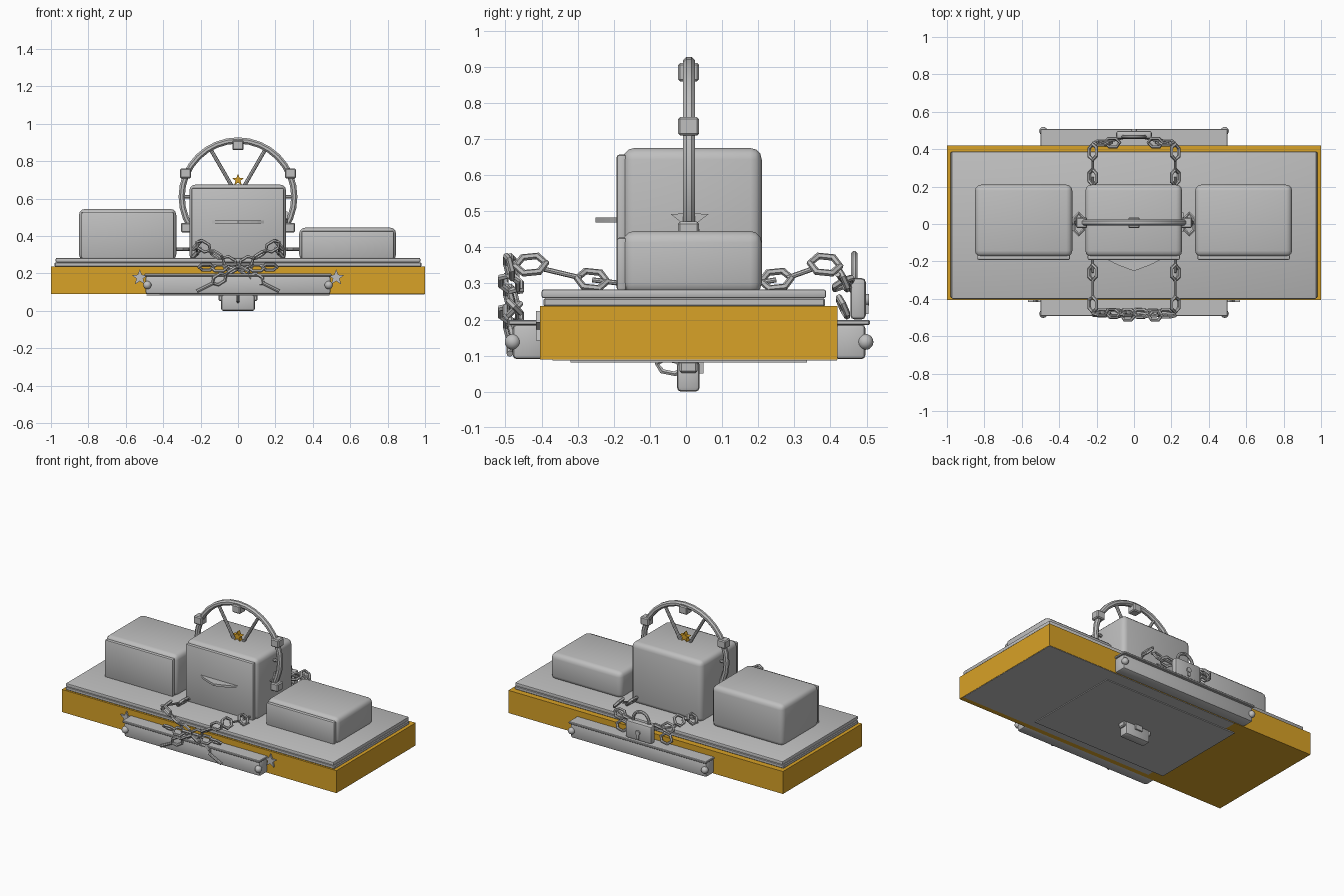
import bpy, bmesh, math
from mathutils import Vector, Matrix

if "Cube" in bpy.data.objects:
    bpy.data.objects.remove(bpy.data.objects["Cube"])


def make_mat(name, rgb):
    m = bpy.data.materials.new(name)
    m.diffuse_color = (*rgb, 1)
    m.use_nodes = True
    m.node_tree.nodes["Principled BSDF"].inputs["Base Color"].default_value = m.diffuse_color
    return m


SILVER = make_mat("silver grey", (0.52, 0.52, 0.52))
GOLD = make_mat("golden orange", (0.69, 0.36, 0.02))


def finish(name, bm, mat=SILVER, smooth=True):
    bmesh.ops.recalc_face_normals(bm, faces=bm.faces)
    me = bpy.data.meshes.new(name)
    bm.to_mesh(me)
    bm.free()
    ob = bpy.data.objects.new(name, me)
    bpy.context.collection.objects.link(ob)
    me.materials.append(mat)
    if smooth:
        bpy.ops.object.select_all(action='DESELECT')
        ob.select_set(True)
        bpy.context.view_layer.objects.active = ob
        bpy.ops.object.shade_smooth_by_angle(angle=math.radians(35))
    return ob


def box(name, x, y, z, bevel=0.0, seg=3, mat=SILVER):
    """Box from (min, max) pairs with optional rounded edges."""
    bm = bmesh.new()
    bmesh.ops.create_cube(bm, size=1)
    for v in bm.verts:
        v.co = Vector([(r[0] + r[1]) / 2 + c * (r[1] - r[0])
                       for r, c in zip((x, y, z), v.co)])
    if bevel:
        bmesh.ops.bevel(bm, geom=bm.edges[:], offset=bevel, segments=seg,
                        profile=0.5, affect='EDGES')
    return finish(name, bm, mat)


def prism(name, pts, depth, place, mat=SILVER):
    """Extrude a flat outline along local z and place it with a matrix."""
    bm = bmesh.new()
    f = bm.faces.new([bm.verts.new((a, b, -depth / 2)) for a, b in pts])
    ext = bmesh.ops.extrude_face_region(bm, geom=[f])['geom']
    for v in ext:
        if isinstance(v, bmesh.types.BMVert):
            v.co.z += depth
    bm.transform(place)
    return finish(name, bm, mat, False)


def star(name, loc, r, depth, rot, mat=SILVER):
    pts = [(math.sin(i * math.pi / 5) * (r if i % 2 == 0 else r * 0.42),
            math.cos(i * math.pi / 5) * (r if i % 2 == 0 else r * 0.42))
           for i in range(10)]
    return prism(name, pts, depth, Matrix.Translation(loc) @ rot, mat)


def rod(name, a, b, r=0.009, sides=8):
    a, b = Vector(a), Vector(b)
    d = b - a
    bm = bmesh.new()
    bmesh.ops.create_cone(bm, cap_ends=True, segments=sides, radius1=r,
                          radius2=r, depth=d.length)
    bm.transform(Matrix.Translation((a + b) / 2)
                 @ d.to_track_quat('Z', 'Y').to_matrix().to_4x4())
    return finish(name, bm, SILVER, sides > 6)


def ring(name, loc, along, normal, ra, rb, tube, n=6, m=6):
    """Ring with half-length ra along one axis and half-width rb across it."""
    u = Vector(along).normalized()
    w = Vector(normal)
    w = (w - u * w.dot(u)).normalized()
    v = w.cross(u)
    bm = bmesh.new()
    rows = []
    for i in range(n):
        t = 2 * math.pi * i / n
        row = []
        for j in range(m):
            p = 2 * math.pi * (j + 0.5) / m
            k = tube * math.cos(p)
            row.append(bm.verts.new(Vector(loc) + u * (ra + k) * math.cos(t)
                                    + v * (rb + k) * math.sin(t)
                                    + w * tube * math.sin(p)))
        rows.append(row)
    for i in range(n):
        for j in range(m):
            a, b = rows[i], rows[(i + 1) % n]
            bm.faces.new((a[j], b[j], b[(j + 1) % m], a[(j + 1) % m]))
    return finish(name, bm, SILVER, n > 8)


def ball(name, loc, r):
    bm = bmesh.new()
    bmesh.ops.create_uvsphere(bm, u_segments=16, v_segments=10, radius=r)
    bm.transform(Matrix.Translation(loc))
    return finish(name, bm)


FACE_FRONT = Matrix.Rotation(math.pi / 2, 4, 'X')
FACE_SIDE = Matrix.Rotation(math.pi / 2, 4, 'Z') @ FACE_FRONT

# stage: golden base, grey underside and stepped deck
box("base", (-1, 1), (-0.405, 0.42), (0.089, 0.237), mat=GOLD)
box("underside_panel", (-0.42, 0.998), (-0.37, 0.418), (0.0865, 0.09))
box("underside_hatch", (-0.49, 0.49), (-0.32, 0.335), (0.081, 0.088))
box("deck_lower", (-0.98, 0.98), (-0.395, 0.385), (0.236, 0.259), 0.004, 1)
box("deck_upper", (-0.975, 0.975), (-0.40, 0.388), (0.259, 0.283), 0.006, 2)

# three blocks with raised front panels
for name, x0, x1, top in (("tall", -0.26, 0.257, 0.675),
                          ("middle", -0.85, -0.33, 0.545),
                          ("low", 0.327, 0.845, 0.445)):
    box(name + "_block", (x0, x1), (-0.175, 0.21), (0.27, top), 0.032)
    box(name + "_front_panel", (x0 + 0.012, x1 - 0.012), (-0.192, -0.165),
        (0.28, top - 0.018), 0.008, 2)

# crescent shelf and stars
arc = [(-0.14 + 0.28 * i / 8, -0.06 * (1 - abs(i - 4) / 4) ** 0.8)
       for i in range(9)]
prism("crescent_shelf", arc, 0.014, Matrix.Translation((0, -0.191, 0.475)))
star("side_star", (0.259, 0.01, 0.475), 0.055, 0.012, FACE_SIDE)
star("hub_star", (0, 0.005, 0.70), 0.034, 0.028, FACE_FRONT, GOLD)
for s in (-1, 1):
    star("base_star", (s * 0.525, -0.409, 0.178), 0.045, 0.014, FACE_FRONT)

# upright wheel
HUB = Vector((0, 0.008, 0.61))
ring("wheel_rim", HUB, (1, 0, 0), (0, 1, 0), 0.301, 0.301, 0.018, 32, 8)
for k in range(6):
    a = k * math.pi / 3
    rod("wheel_spoke", HUB, HUB + Vector((math.cos(a), 0, math.sin(a))) * 0.30,
        0.010)
for x, z in ((0, 0.885), (-0.28, 0.735), (0.28, 0.735),
             (-0.275, 0.445), (0.275, 0.445), (0, 0.33)):
    box("wheel_grip", (x - 0.03, x + 0.03), (-0.022, 0.036),
        (z - 0.026, z + 0.026), 0.006, 1)
for s in (-1, 1):
    ring("wheel_shackle", (s * 0.295, 0, 0.33), (0, 1, 0), (0, 0, 1),
         0.058, 0.03, 0.01)
    rod("wheel_pin", (s * 0.24, 0, 0.33), (s * 0.335, 0, 0.33))

# long bars with ledge and end knobs, front and back
for s, off in ((-1, 0.0), (1, 0.017)):
    def yr(a, b):
        return tuple(sorted((s * (a + off), s * (b + off))))
    tag = "front" if s < 0 else "back"
    box(tag + "_bar", (-0.495, 0.495), yr(0.395, 0.48), (0.09, 0.187), 0.012, 2)
    box(tag + "_ledge", (-0.5, 0.5), yr(0.395, 0.492), (0.185, 0.199), 0.003, 1)
    for e in (-1, 1):
        ball(tag + "_knob", (e * 0.485, s * (0.48 + off), 0.138), 0.022)

# chains from the tall block to the rims
for s in (-1, 1):
    for d, y1, y2 in ((-1, -0.26, -0.43), (1, 0.225, 0.385)):
        x = s * 0.22
        wall = 0.19 if d > 0 else -0.18
        if d > 0:
            y1, y2 = 0.25, 0.385
        rod("chain_anchor", (x, wall, 0.30), (x, y1, 0.31), 0.007)
        for y, z, up in ((y1, 0.31, 0.1), (y2, 0.352, -0.1)):
            ring("chain_link", (x, y, z), (0, d, up), (s, 0, 0.9),
                 0.042, 0.034, 0.010)
        rod("chain_rod", (x, y1 + d * 0.03, 0.315), (x, y2 - d * 0.035, 0.34),
            0.007)
    # crossing front chain
    for i, (x, z) in enumerate(((0.185, 0.345), (0.115, 0.30), (0.045, 0.26),
                                (-0.03, 0.215), (-0.10, 0.17))):
        ring("cross_link", (s * x, -0.478 - 0.012 * (s > 0), z),
             (s * 0.07, 0, 0.043), (0, 1, 0.4) if i % 2 == 0 else (-0.5, 0.3, 1),
             0.042, 0.028, 0.009)
    rod("cross_rod", (s * -0.13, -0.488, 0.15), (s * -0.22, -0.488, 0.105))
    # hanging front loop
    for i, (x, z) in enumerate(((0.17, 0.235), (0.10, 0.228), (0.035, 0.235))):
        ring("hanging_link", (s * x, -0.475, z), (1, 0, 0),
             (0, 0.7, 0.7) if i % 2 == 0 else (0, -0.7, 0.7),
             0.04, 0.026, 0.009)
    # back chain to the padlock
    for i, (x, z) in enumerate(((0.175, 0.31), (0.115, 0.30), (0.16, 0.235))):
        ring("back_link", (s * x, 0.435, z), (1, 0, 0.2),
             (0, 1, 0.5) if i % 2 == 0 else (0, -0.5, 1), 0.04, 0.03, 0.009)
    rod("back_rod", (s * 0.22, 0.42, 0.325), (s * 0.06, 0.46, 0.28), 0.007)

# padlock at the back
box("padlock_body", (-0.095, 0.095), (0.455, 0.498), (0.2, 0.315), 0.012, 2)
ring("padlock_shackle", (0, 0.466, 0.32), (0, 0, 1), (0, 1, 0),
     0.06, 0.058, 0.010, 20, 8)
box("keyhole_slot", (-0.008, 0.008), (0.49, 0.505), (0.215, 0.25))
rod("keyhole_disc", (0, 0.49, 0.255), (0, 0.507, 0.255), 0.016, 12)

# padlock below the hatch
box("lower_lock_body", (-0.09, 0.09), (-0.025, 0.038), (0.0, 0.085), 0.012, 2)
box("lower_lock_collar", (-0.104, 0.104), (-0.018, 0.032), (0.052, 0.086),
    0.006, 1)
box("lower_lock_plate", (-0.025, 0.025), (0.03, 0.048), (0.05, 0.083))
ring("lower_lock_link", (0, -0.045, 0.07), (0, 1, -0.2), (1, 0, 0),
     0.036, 0.02, 0.008)
